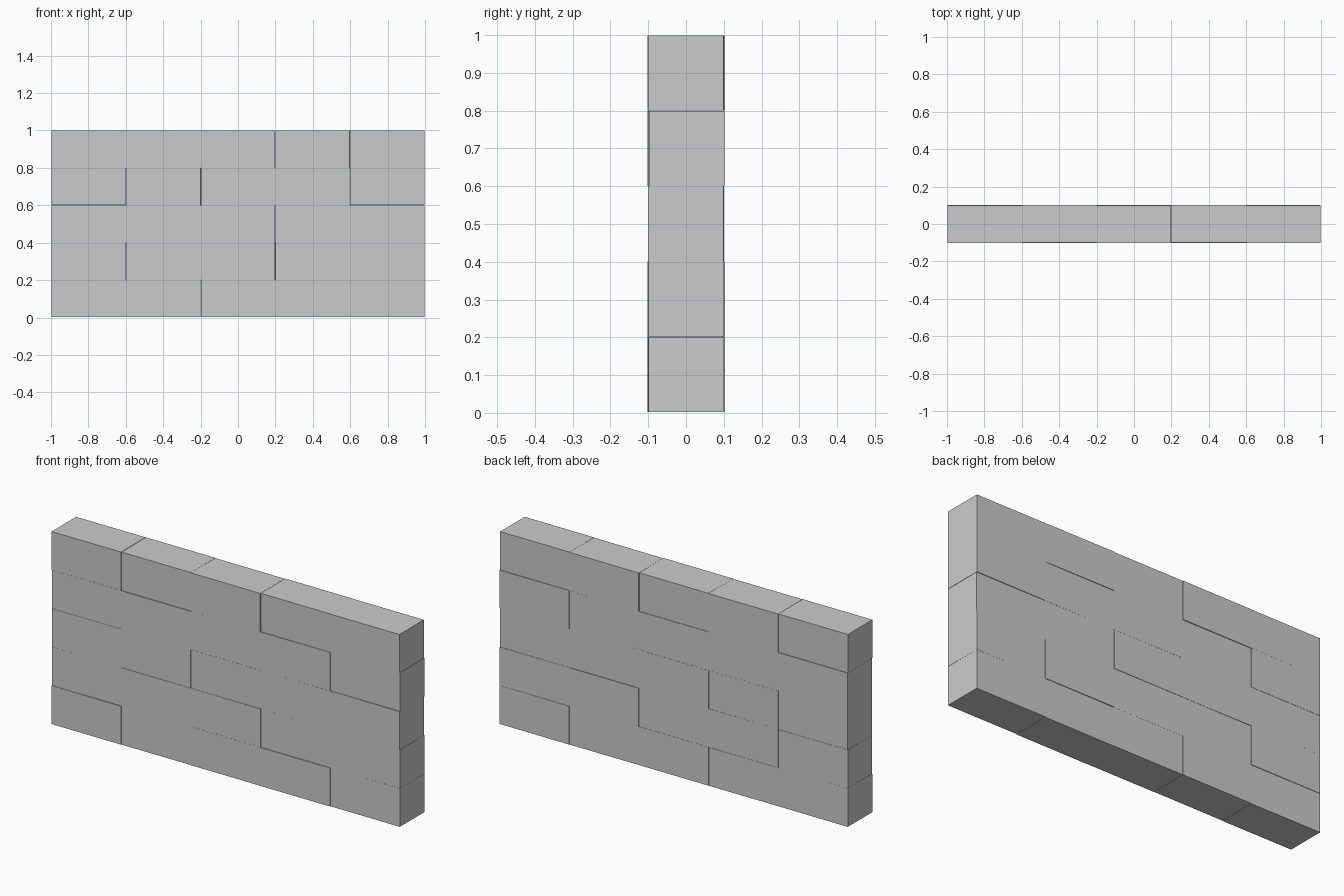
import bpy, bmesh, random
from mathutils import Matrix

if "Cube" in bpy.data.objects:
    bpy.data.objects.remove(bpy.data.objects["Cube"])

random.seed(4)
COLS, ROWS = 5, 5
W, D, H = 0.398, 0.2, 0.199      # single block size


def block(name, x, y, z, turn):
    """One plain rectangular wall block, turned very slightly about z."""
    mesh = bpy.data.meshes.new(name)
    bm = bmesh.new()
    bmesh.ops.create_cube(bm, size=1, matrix=Matrix.Diagonal((W, D, H, 1)))
    bm.to_mesh(mesh)
    bm.free()
    ob = bpy.data.objects.new(name, mesh)
    ob.location = (x, y, z)
    ob.rotation_euler.z = turn
    bpy.context.collection.objects.link(ob)


# Wall of stacked blocks, each a hair out of line with its neighbours
for r in range(ROWS):
    for c in range(COLS):
        block(f"wall_block_{r}_{c}",
              (c - (COLS - 1) / 2) * 0.399 + random.uniform(-0.001, 0.001),
              random.uniform(-0.0015, 0.0015),
              0.1015 + r * 0.1995 + random.uniform(-0.0005, 0.0005),
              random.uniform(-0.003, 0.003))
